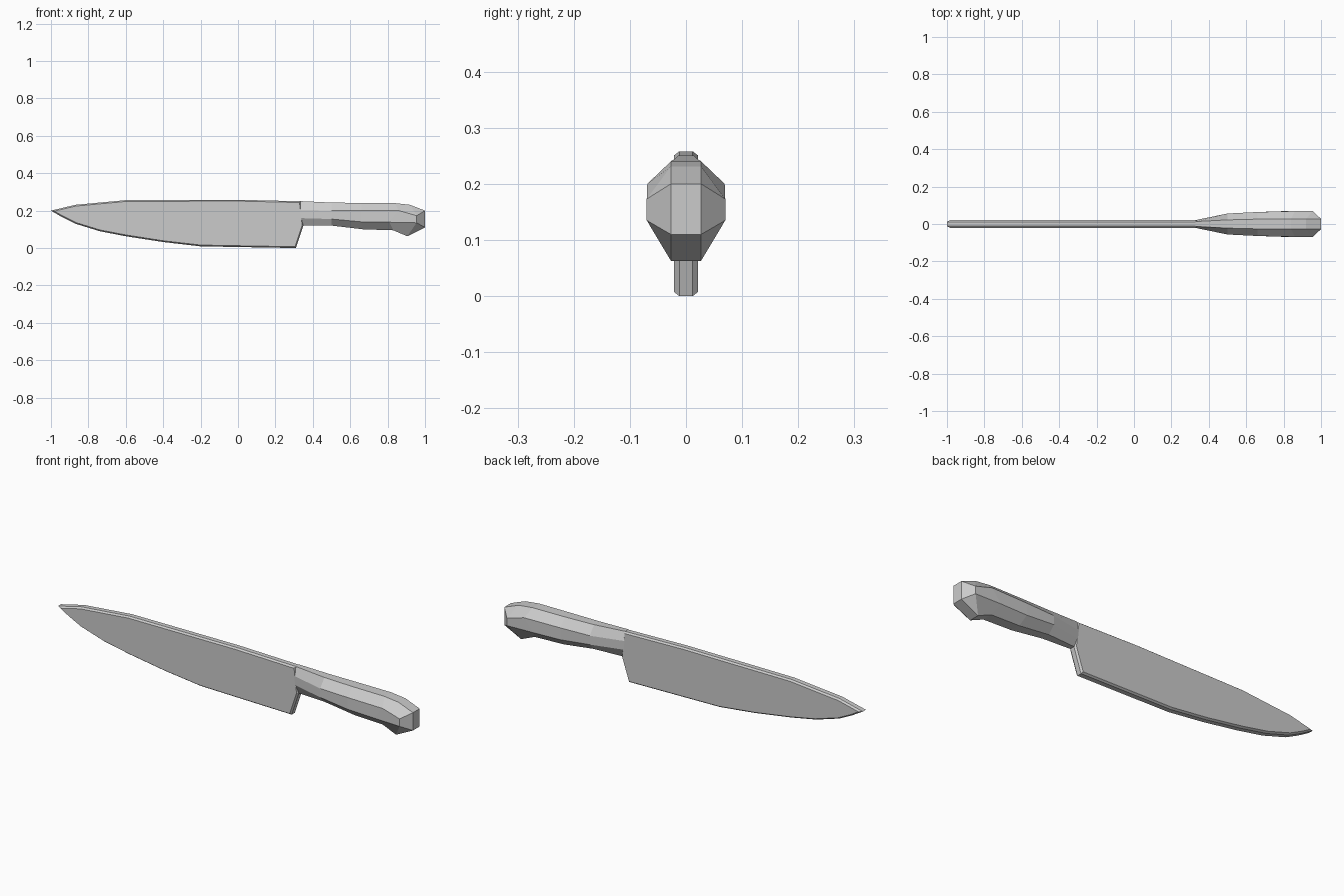
import bpy, bmesh

if "Cube" in bpy.data.objects:
    bpy.data.objects.remove(bpy.data.objects["Cube"])


def finish(name, bm):
    bmesh.ops.remove_doubles(bm, verts=bm.verts, dist=1e-5)
    bmesh.ops.recalc_face_normals(bm, faces=bm.faces)
    mesh = bpy.data.meshes.new(name)
    bm.to_mesh(mesh)
    bm.free()
    obj = bpy.data.objects.new(name, mesh)
    bpy.context.collection.objects.link(obj)
    return obj


# Blade: side profile, thickened, with chamfered rim on both cheeks
outline = [(-1, .2), (-.94, .165), (-.87, .13), (-.74, .09), (-.6, .063),
           (-.4, .032), (-.2, .009), (.31, 0), (.35, .12), (.335, .25),
           (0, .258), (-.6, .256), (-.87, .231)]
rim, cheek = .012, .021
bm = bmesh.new()
face = bm.faces.new([bm.verts.new((x, -rim, z)) for x, z in outline])
ext = bmesh.ops.extrude_face_region(bm, geom=[face], use_keep_orig=True)
back = [v for v in ext["geom"] if isinstance(v, bmesh.types.BMVert)]
bmesh.ops.translate(bm, verts=back, vec=(0, 2 * rim, 0))
bmesh.ops.recalc_face_normals(bm, faces=bm.faces)
for side in [f for f in bm.faces if len(f.verts) == len(outline)]:
    bmesh.ops.inset_region(bm, faces=[side], thickness=.007,
                           depth=cheek - rim, use_even_offset=True)
finish("blade", bm)

# Handle: eight-sided sections (top, upper side, lower side, bottom as x, z;
# then half-width of the flats and of the sides)
sections = [
    ((.33, .251), (.325, .205), (.33, .16), (.35, .12), .013, .02),
    ((.5, .243), (.5, .2), (.5, .155), (.5, .12), .022, .056),
    ((.66, .241), (.66, .2), (.66, .14), (.67, .1), .026, .064),
    ((.84, .24), (.86, .2), (.81, .138), (.83, .095), .027, .069),
    ((.92, .231), (.955, .173), (.955, .135), (.905, .063), .027, .07),
    ((1, .2), (1, .2), (1, .11), (1, .11), .027, .027),
]
bm = bmesh.new()
rings = []
for *pts, flat, wide in sections:
    widths = (flat, wide, wide, flat)
    half = [(x, w, z) for (x, z), w in zip(pts, widths)]
    ring = half + [(x, -y, z) for x, y, z in reversed(half)]
    rings.append([bm.verts.new(co) for co in ring])
for a, b in zip(rings, rings[1:]):
    for i in range(8):
        j = (i + 1) % 8
        bm.faces.new((a[i], a[j], b[j], b[i]))
bm.faces.new(rings[0])
bm.faces.new(rings[-1])
finish("handle", bm)
